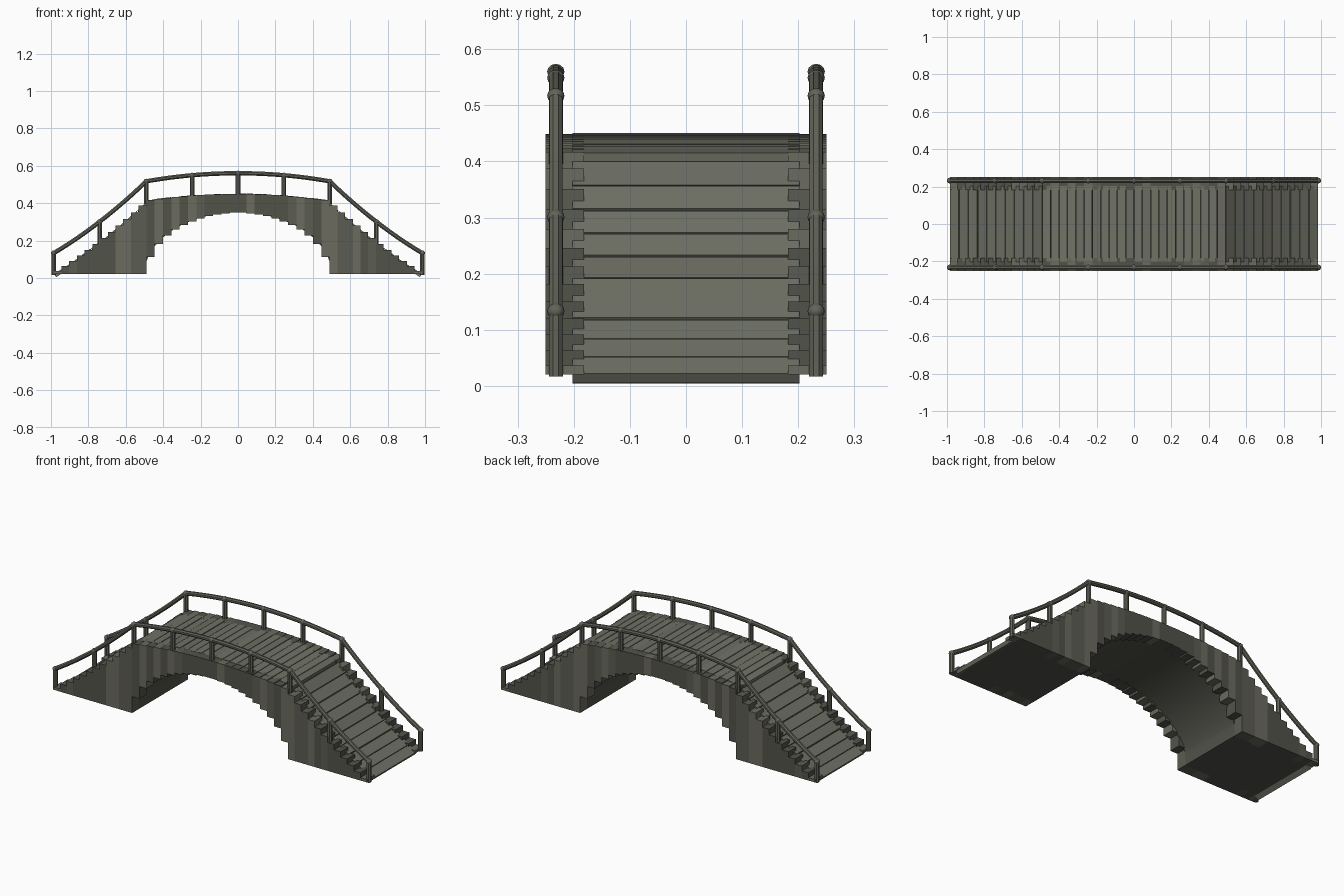
import bpy, bmesh, math, random
from mathutils import Vector

if "Cube" in bpy.data.objects:
    bpy.data.objects.remove(bpy.data.objects["Cube"])

random.seed(4)


def srgb(r, g, b):
    return [((c / 255 + 0.055) / 1.055) ** 2.4 for c in (r, g, b)] + [1]


def material(name, *rgb):
    m = bpy.data.materials.new(name)
    m.diffuse_color = srgb(*rgb)
    m.use_nodes = True
    m.node_tree.nodes["Principled BSDF"].inputs["Base Color"].default_value = m.diffuse_color
    return m


STONES = [material("dark stone", 81, 83, 74), material("mid stone", 91, 92, 82),
          material("light stone", 107, 107, 95)]
PLANKS = [material("plank grey", 113, 115, 103), material("plank shade", 108, 109, 98)]
RAIL = material("rail grey", 97, 99, 88)

MID, END = 0.49, 0.985


def walk(x):
    """Height of the walking surface."""
    x = abs(x)
    if x <= MID:
        return 0.45 - 0.035 * (x / MID) ** 2
    t = (x - MID) / (END - MID)
    return 0.403 - 0.383 * t - 0.07 * t * (1 - t)


def rail_height(x):
    x = abs(x)
    if x <= MID:
        return 0.56 - 0.043 * (x / MID) ** 2
    t = (x - MID) / (END - MID)
    return 0.517 - 0.384 * t - 0.09 * t * (1 - t)


def vault(x):
    """Height of the elliptical arch opening."""
    return 0.02 + 0.33 * math.sqrt(max(0, 1 - (x / 0.5) ** 2))


def finish(bm, name, mats, smooth=False):
    bmesh.ops.recalc_face_normals(bm, faces=bm.faces)
    me = bpy.data.meshes.new(name)
    bm.to_mesh(me)
    bm.free()
    ob = bpy.data.objects.new(name, me)
    bpy.context.collection.objects.link(ob)
    for m in mats:
        me.materials.append(m)
    if smooth:
        bpy.ops.object.select_all(action='DESELECT')
        ob.select_set(True)
        bpy.context.view_layer.objects.active = ob
        bpy.ops.object.shade_smooth_by_angle(angle=math.radians(40))
    return ob


def prism(bm, pts, y0, y1, mat=0):
    """Extrude an x-z outline from y0 to y1."""
    a = [bm.verts.new((x, y0, z)) for x, z in pts]
    b = [bm.verts.new((x, y1, z)) for x, z in pts]
    n = len(pts)
    faces = [bm.faces.new(a), bm.faces.new(b[::-1])]
    faces += [bm.faces.new((a[i], b[i], b[(i + 1) % n], a[(i + 1) % n])) for i in range(n)]
    for f in faces:
        f.material_index = mat


# Solid core under the deck, with the vaulted opening
N = 48
top = [(x, max(walk(x) - 0.014, 0.024)) for x in (-0.96 + 1.92 * i / N for i in range(N + 1))]
under = [(0.49 * math.cos(math.pi * i / 32), vault(0.49 * math.cos(math.pi * i / 32)))
         for i in range(33)]
bm = bmesh.new()
prism(bm, top + [(0.96, 0.02), (0.49, 0.02)] + under + [(-0.49, 0.02), (-0.96, 0.02)],
      -0.19, 0.19)
finish(bm, "bridge_core", STONES[:1], True)


# Side walls: upright stones, stepped along the ramps and around the arch
def side_wall(name, s):
    bm = bmesh.new()
    tones = [0, 0, 1, 0, 2, 1, 0, 2, 0, 1, 0, 2]
    random.seed(4)

    def stone(x0, x1, z0, z1, tone):
        prism(bm, [(x0, z0), (x1, z0), (x1, z1), (x0, z1)], s * 0.182, s * 0.25, tone)

    w = (END - MID) / 12
    for i in range(12):
        x0 = MID + i * w
        z = max(walk(x0 + w / 2) + 0.003, 0.026)
        stone(x0, x0 + w, 0.02, z, tones[(i * 5 + 4) % 12])
        stone(-x0 - w, -x0, 0.02, z, tones[(i * 7 + 2) % 12])
    w = 2 * MID / 22
    for i in range(22):
        x0 = -MID + i * w
        xm = x0 + w / 2
        stone(x0, x0 + w, vault(abs(xm) + 0.012), walk(xm) - 0.001, random.choice(tones))
    finish(bm, name, STONES)


side_wall("front_wall", -1)
side_wall("back_wall", 1)


# Walkway planks: thin boards laid along the curve with narrow gaps
def planks(name, x0, x1, count):
    bm = bmesh.new()
    w = (x1 - x0) / count
    for i in range(count):
        a, b = x0 + i * w + 0.0015, x0 + (i + 1) * w - 0.0015
        lift = random.uniform(-0.0015, 0.0015)
        p, q = Vector((a, walk(a) + lift)), Vector((b, walk(b) + lift))
        d = (q - p).normalized()
        n = Vector((d.y, -d.x)) * 0.02
        prism(bm, [p, q, q + n, p + n], -0.202, 0.202, random.choice((0, 0, 1)))
    for v in bm.verts:
        v.co.z = max(v.co.z, 0)
    finish(bm, name, PLANKS)


planks("deck_planks", -MID + 0.0005, MID - 0.0005, 22)
planks("left_ramp_planks", -END, -MID - 0.001, 10)
planks("right_ramp_planks", MID + 0.001, END, 10)


# Railings: octagonal posts with round caps and a curved handrail
def tube(bm, path, r, sides=8):
    rings = []
    for i, p in enumerate(path):
        d = (path[min(i + 1, len(path) - 1)] - path[max(i - 1, 0)]).normalized()
        side = Vector((0, 1, 0))
        up = d.cross(side)
        rings.append([bm.verts.new(p + r * (math.cos(t) * side + math.sin(t) * up))
                      for t in (math.tau * (k + 0.5) / sides for k in range(sides))])
    for a, b in zip(rings, rings[1:]):
        for k in range(sides):
            bm.faces.new((a[k], a[(k + 1) % sides], b[(k + 1) % sides], b[k]))
    bm.faces.new(rings[0])
    bm.faces.new(rings[-1][::-1])


post_x = [-0.985, -0.74, -0.49, -0.245, 0, 0.245, 0.49, 0.74, 0.985]
for side, y in (("front", -0.232), ("back", 0.232)):
    posts, caps, rail = bmesh.new(), bmesh.new(), bmesh.new()
    for x in post_x:
        z = rail_height(x)
        foot = max(walk(x) - 0.02, 0.017)
        tube(posts, [Vector((x, y, foot)), Vector((x, y, z))], 0.0135)
        made = bmesh.ops.create_uvsphere(caps, u_segments=10, v_segments=6, radius=0.0155)
        for v in made["verts"]:
            v.co = Vector((x, y, z)) + Vector((v.co.x, v.co.y, v.co.z * 0.9))
    for x0, x1 in ((-0.985, -0.49), (-0.49, 0.49), (0.49, 0.985)):
        xs = [x0 + (x1 - x0) * i / 14 for i in range(15)]
        tube(rail, [Vector((x, y, rail_height(x))) for x in xs], 0.0125)
    finish(posts, side + "_posts", [RAIL])
    finish(caps, side + "_post_caps", [RAIL], True)
    finish(rail, side + "_handrail", [RAIL], True)
